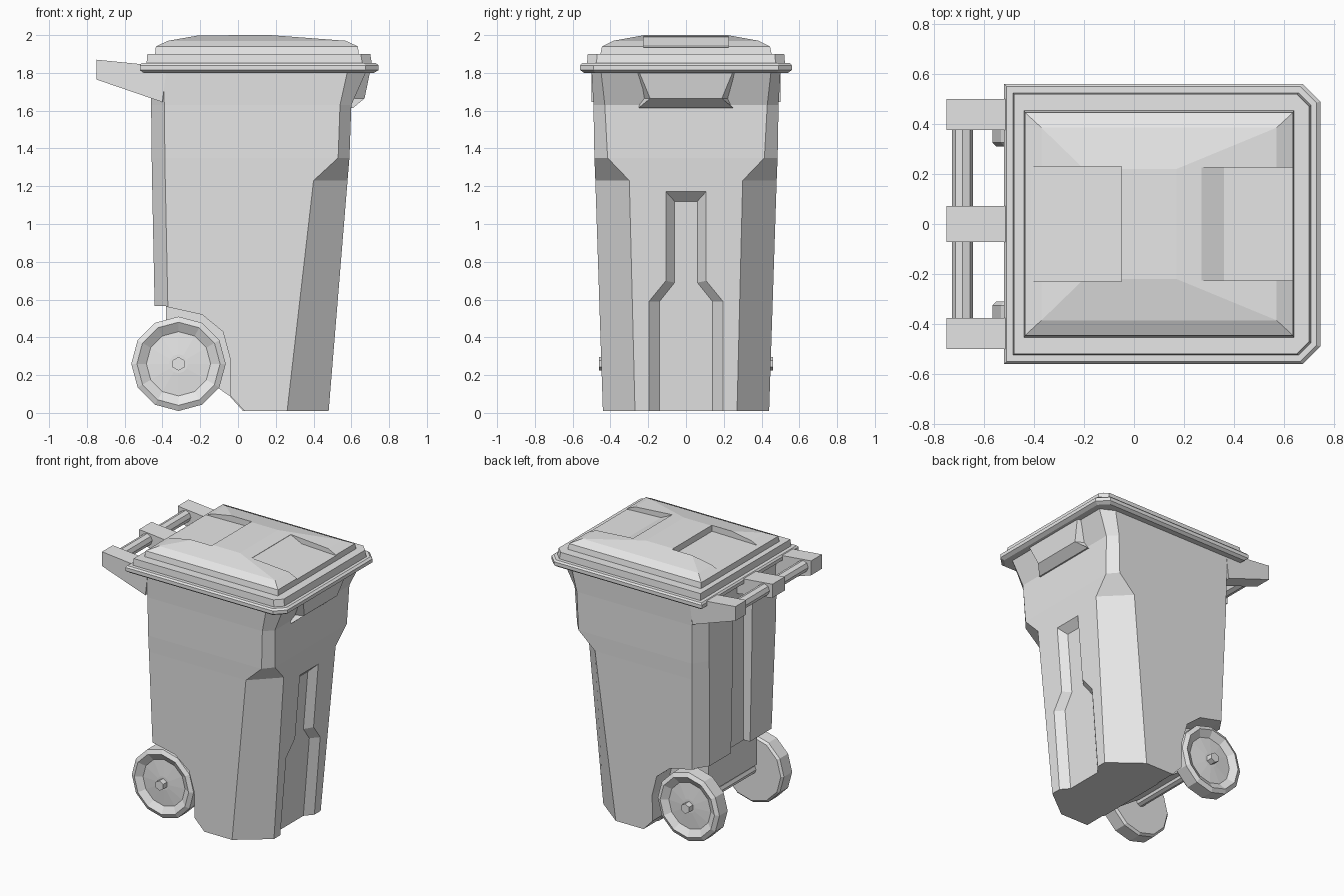
import bpy, bmesh, math

old = bpy.data.objects.get("Cube")
if old:
    bpy.data.objects.remove(old, do_unlink=True)

grey = bpy.data.materials.new("plain light grey")
grey.use_nodes = True
grey.diffuse_color = (0.8, 0.8, 0.8, 1)
grey.node_tree.nodes["Principled BSDF"].inputs["Base Color"].default_value = (0.8, 0.8, 0.8, 1)


def loft(name, rings):
    """Skin a list of equal-length point rings and cap both ends."""
    bm = bmesh.new()
    rows = [[bm.verts.new(p) for p in ring] for ring in rings]
    n = len(rows[0])
    for a, b in zip(rows, rows[1:]):
        for i in range(n):
            j = (i + 1) % n
            bm.faces.new((a[i], a[j], b[j], b[i]))
    bm.faces.new(rows[0])
    bm.faces.new(rows[-1])
    bmesh.ops.recalc_face_normals(bm, faces=bm.faces)
    mesh = bpy.data.meshes.new(name)
    bm.to_mesh(mesh)
    bm.free()
    mesh.materials.append(grey)
    ob = bpy.data.objects.new(name, mesh)
    bpy.context.collection.objects.link(ob)
    return ob


def prism(name, xz, y0, y1):
    """Side outline extruded across y."""
    return loft(name, [[(x, y, z) for x, z in xz] for y in (y0, y1)])


def lathe(name, profile, sides, x, z, sign=1):
    """Rings of (radius, y) about an axis along y."""
    return loft(name, [[(x + r * math.sin(math.tau * i / sides), sign * y,
                         z + r * math.cos(math.tau * i / sides))
                        for i in range(sides)] for r, y in profile])


def cut(target, cutter):
    cutter.hide_render = True
    mod = target.modifiers.new("cut", 'BOOLEAN')
    mod.operation = 'DIFFERENCE'
    mod.solver = 'EXACT'
    mod.object = cutter
    bpy.context.view_layer.objects.active = target
    bpy.ops.object.modifier_apply(modifier=mod.name)
    bpy.data.objects.remove(cutter, do_unlink=True)


def body_ring(z, back, front, half, cx, cy):
    side = [(front, half - cy), (front - cx, half), (back + 0.07, half), (back, half - 0.1)]
    return [(x, y, z) for x, y in side] + [(x, -y, z) for x, y in reversed(side)]


def lid_ring(z, back, front, half, c):
    side = [(front, half - c), (front - c, half), (back, half)]
    return [(x, y, z) for x, y in side] + [(x, -y, z) for x, y in reversed(side)]


def box_ring(z, back, front, half):
    return [(front, half, z), (back, half, z), (back, -half, z), (front, -half, z)]


# Tapered body with wide front corner chamfers that narrow near the top
body = loft("body", [
    body_ring(0.01, -0.43, 0.48, 0.44, 0.22, 0.17),
    body_ring(1.23, -0.455, 0.58, 0.48, 0.18, 0.18),
    body_ring(1.35, -0.457, 0.59, 0.485, 0.06, 0.07),
    body_ring(1.63, -0.46, 0.60, 0.49, 0.06, 0.06),
    body_ring(1.81, -0.465, 0.68, 0.50, 0.10, 0.05)])

# Cut-away underside between the wheels
cut(body, prism("underside_cutter", [
    (-0.7, 0.575), (-0.38, 0.565), (-0.38, 0.32), (-0.045, 0.09),
    (0.035, 0), (0.035, -0.1), (-0.7, -0.1)], -0.7, 0.7))

# Wheel arches
for s in (-1, 1):
    cut(body, prism("arch_cutter", [
        (-0.72, 0.58), (-0.37, 0.56), (-0.19, 0.52), (-0.08, 0.43), (-0.04, 0.28),
        (-0.04, 0.09), (0.04, 0.005), (0.04, -0.12), (-0.72, -0.12)], s * 0.28, s * 0.72))

# Upright recess in the back
cut(body, prism("back_cutter", [(-0.6, 0.5), (-0.39, 0.5), (-0.39, 1.66), (-0.6, 1.66)],
                -0.11, 0.11))

# Bottle-shaped channel down the front
outer = [(0.2, -0.1), (0.2, 0.59), (0.11, 0.7), (0.11, 1.175)]
inner = [(0.14, -0.1), (0.14, 0.59), (0.06, 0.69), (0.06, 1.12)]


def channel_ring(half, offset):
    loop = half + [(-y, z) for y, z in reversed(half)]
    return [(0.48 + 0.083 * z + offset, y, z) for y, z in loop]


cut(body, loft("channel_cutter", [channel_ring(inner, -0.05), channel_ring(outer, 0.002),
                                  channel_ring(outer, 0.1)]))

# Front grip ledge under the lid
loft("front_grip", [
    [(0.58, -0.25, 1.615), (0.58, 0.25, 1.615), (0.61, 0.25, 1.615), (0.61, -0.25, 1.615)],
    [(0.58, -0.24, 1.665), (0.58, 0.24, 1.665), (0.67, 0.19, 1.665), (0.67, -0.19, 1.665)],
    [(0.58, -0.3, 1.81), (0.58, 0.3, 1.81), (0.7, 0.25, 1.81), (0.7, -0.25, 1.81)]])

# Lid: two stepped rims and a shallow dome
loft("lid_rim", [
    lid_ring(1.80, -0.5, 0.72, 0.54, 0.06), lid_ring(1.815, -0.52, 0.745, 0.56, 0.07),
    lid_ring(1.84, -0.52, 0.745, 0.56, 0.07), lid_ring(1.852, -0.51, 0.73, 0.55, 0.065)])
loft("lid_step", [lid_ring(1.84, -0.485, 0.71, 0.525, 0.05),
                  lid_ring(1.90, -0.48, 0.70, 0.52, 0.05)])
dome = loft("lid_dome", [
    box_ring(1.89, -0.44, 0.64, 0.455), box_ring(1.94, -0.435, 0.635, 0.445),
    box_ring(1.97, -0.37, 0.57, 0.385), box_ring(2.0, -0.2, 0.17, 0.22)])

# Sunken panels at the back and front of the dome
cut(dome, prism("rear_panel_cutter", [(-0.5, 1.948), (-0.05, 1.955), (-0.05, 2.1), (-0.5, 2.1)],
                -0.23, 0.23))
cut(dome, prism("thumb_cutter", [(0.27, 2.1), (0.27, 1.99), (0.36, 1.947), (0.7, 1.932),
                                 (0.7, 2.1)], -0.225, 0.225))

# Rear handle: two braced outer arms, a centre arm and a bar
for name, s in (("right", -1), ("left", 1)):
    prism("handle_arm_" + name, [
        (-0.75, 1.87), (-0.75, 1.765), (-0.4, 1.645), (-0.38, 1.81), (-0.5, 1.845)],
        s * 0.375, s * 0.5)
prism("handle_arm_centre", [(-0.75, 1.87), (-0.75, 1.77), (-0.43, 1.72), (-0.43, 1.81),
                            (-0.5, 1.845)], -0.072, 0.072)
lathe("handle_bar", [(0.042, -0.42), (0.042, 0.42)], 8, -0.685, 1.815)

# Wheels, hubs and axle
wheel_profile = [(0.235, 0.31), (0.25, 0.325), (0.25, 0.42), (0.22, 0.435),
                 (0.17, 0.405), (0.05, 0.415)]
for name, s in (("right", -1), ("left", 1)):
    lathe("wheel_" + name, wheel_profile, 12, -0.315, 0.26, s)
    lathe("hub_" + name, [(0.036, 0.40), (0.036, 0.46)], 6, -0.315, 0.26, s)
lathe("axle", [(0.035, -0.32), (0.035, 0.32)], 8, -0.315, 0.26)
